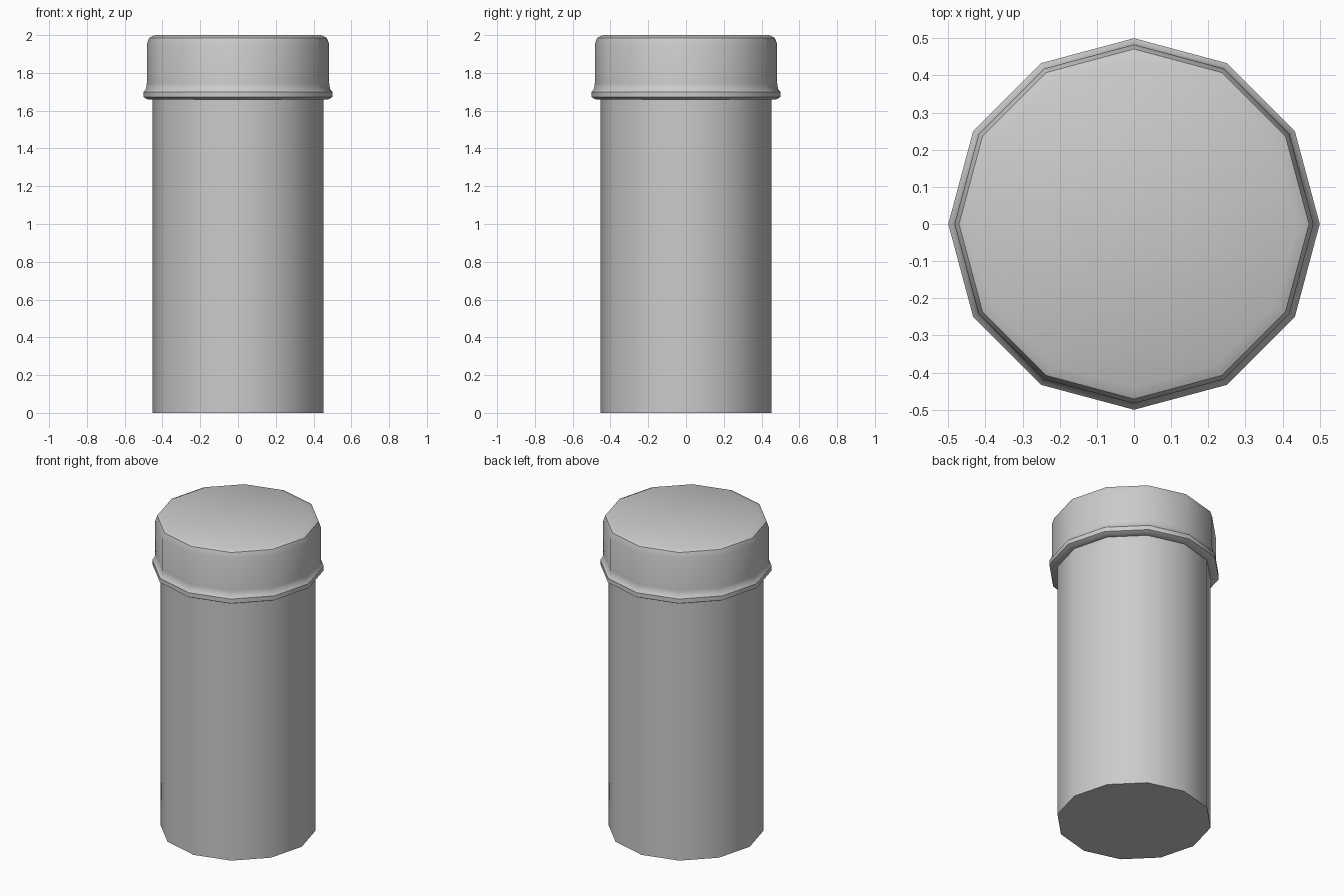
import bpy, bmesh, math

if "Cube" in bpy.data.objects:
    bpy.data.objects.remove(bpy.data.objects["Cube"])

SIDES = 12


def lathe(name, profile, cap_bottom=False, cap_top=False):
    """Revolve (radius, z) points around z, with optional end faces."""
    bm = bmesh.new()
    rings = []
    for r, z in profile:
        rings.append([bm.verts.new((r * math.cos(math.tau * i / SIDES),
                                    r * math.sin(math.tau * i / SIDES), z))
                      for i in range(SIDES)])
    for low, high in zip(rings, rings[1:]):
        for i in range(SIDES):
            j = (i + 1) % SIDES
            bm.faces.new((low[i], low[j], high[j], high[i]))
    if cap_bottom:
        bm.faces.new(rings[0][::-1])
    if cap_top:
        bm.faces.new(rings[-1])
    mesh = bpy.data.meshes.new(name)
    bm.to_mesh(mesh)
    bm.free()
    obj = bpy.data.objects.new(name, mesh)
    bpy.context.collection.objects.link(obj)
    bpy.ops.object.select_all(action='DESELECT')
    obj.select_set(True)
    bpy.context.view_layer.objects.active = obj
    bpy.ops.object.shade_smooth_by_angle(angle=math.radians(35))
    return obj


# Straight container body
lathe("body", [(0.452, 0), (0.452, 1.66)], cap_bottom=True)

# Lid with a flared rim at the bottom and a softened top edge
lathe("lid", [(0.452, 1.66), (0.478, 1.66), (0.5, 1.672), (0.5, 1.70),
              (0.487, 1.715), (0.483, 1.745), (0.483, 1.95),
              (0.471, 1.985), (0.44, 2.0)], cap_top=True)
